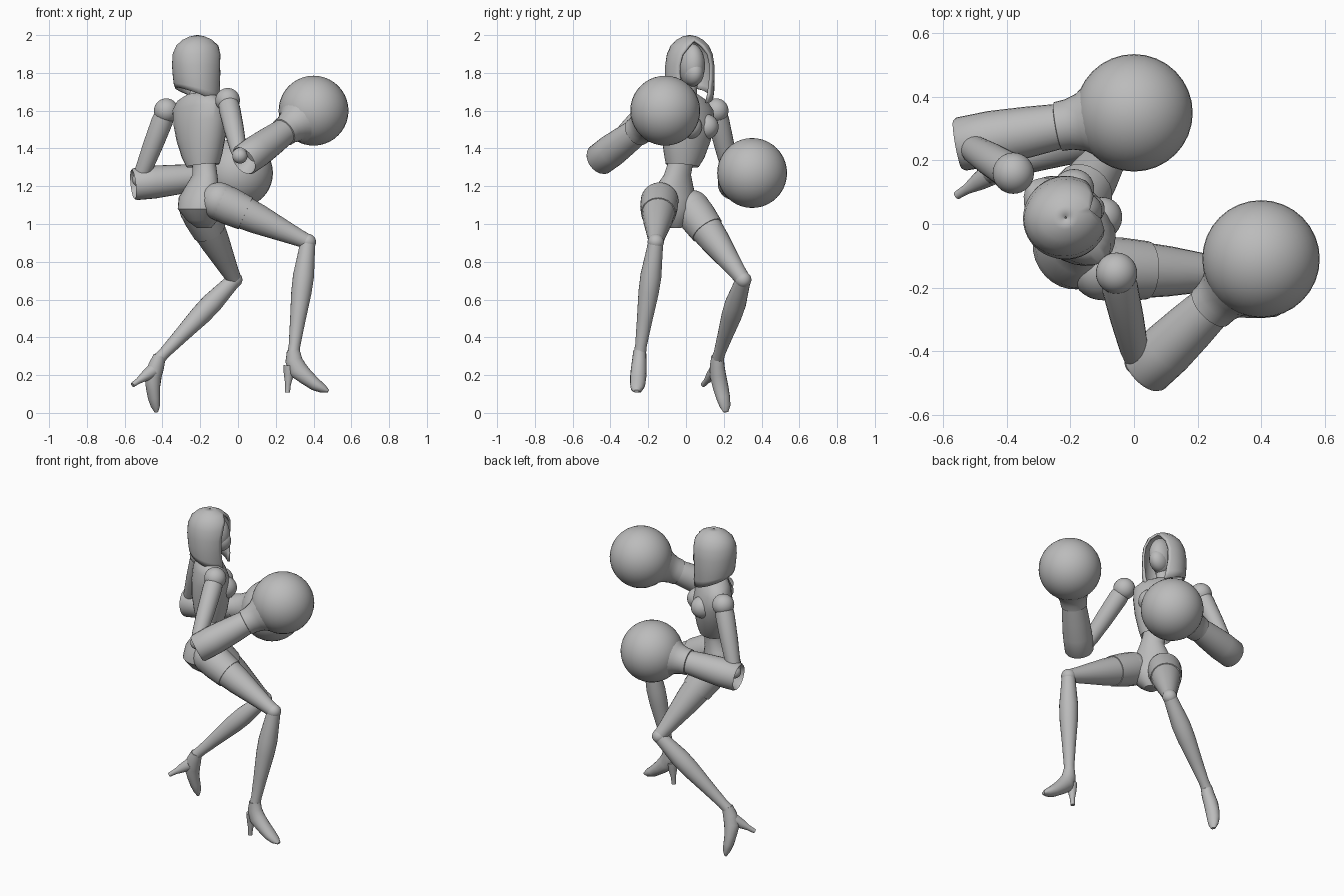
import bpy, bmesh
from math import sin, cos, pi, radians
from mathutils import Vector, Matrix

cube = bpy.data.objects.get("Cube")
if cube:
    bpy.data.objects.remove(cube, do_unlink=True)

grey = bpy.data.materials.new("plain_grey")
grey.use_nodes = True
grey.diffuse_color = (0.5, 0.5, 0.5, 1)
grey.node_tree.nodes["Principled BSDF"].inputs["Base Color"].default_value = (0.5, 0.5, 0.5, 1)


def finish(name, bm, angle=40):
    bmesh.ops.recalc_face_normals(bm, faces=bm.faces)
    mesh = bpy.data.meshes.new(name)
    bm.to_mesh(mesh)
    bm.free()
    mesh.materials.append(grey)
    ob = bpy.data.objects.new(name, mesh)
    bpy.context.collection.objects.link(ob)
    bpy.ops.object.select_all(action='DESELECT')
    ob.select_set(True)
    bpy.context.view_layer.objects.active = ob
    bpy.ops.object.shade_smooth_by_angle(angle=radians(angle))
    return ob


def skin(bm, rings, closed=True, caps=True):
    """Bridge consecutive rings of points with quads."""
    vs = [[bm.verts.new(p) for p in ring] for ring in rings]
    n = len(vs[0])
    for a, b in zip(vs, vs[1:]):
        for i in range(n if closed else n - 1):
            j = (i + 1) % n
            bm.faces.new((a[i], a[j], b[j], b[i]))
    if caps:
        bm.faces.new(vs[0])
        bm.faces.new(vs[-1])


def ball(name, centre, size, yaw=0):
    bm = bmesh.new()
    size = size if isinstance(size, tuple) else (size,) * 3
    m = Matrix.Translation(centre) @ Matrix.Rotation(radians(yaw), 4, 'Z') @ Matrix.Diagonal((*size, 1))
    bmesh.ops.create_uvsphere(bm, u_segments=32, v_segments=20, radius=1, matrix=m)
    return finish(name, bm)


def limb(name, a, b, profile, n=20):
    """Turned tube from a to b; profile holds (fraction, radius)."""
    a, b = Vector(a), Vector(b)
    q = (b - a).to_track_quat('Z', 'Y')
    bm = bmesh.new()
    skin(bm, [[a.lerp(b, t) + q @ Vector((r * cos(2 * pi * i / n), r * sin(2 * pi * i / n), 0))
               for i in range(n)] for t, r in profile])
    return finish(name, bm)


def body(name, sections, yaw, tilt=0, n=28):
    """Stack of level ellipses: (z, x, y, half depth, half width)."""
    rot = Matrix.Rotation(radians(yaw), 3, 'Z')
    bm = bmesh.new()
    skin(bm, [[Vector((x, y, z)) + rot @ Vector((d * cos(2 * pi * i / n), w * sin(2 * pi * i / n),
                                               -tilt * w * sin(2 * pi * i / n))) for i in range(n)]
              for z, x, y, d, w in sections])
    return finish(name, bm)


def path_tube(name, points, side, n=16):
    """Flattened tube along points: (position, half height, half width)."""
    bm = bmesh.new()
    side = Vector(side).normalized()
    pos = [Vector(p[0]) for p in points]
    rings = []
    for k, (p, h, w) in enumerate(points):
        d = pos[min(k + 1, len(pos) - 1)] - pos[max(k - 1, 0)]
        s = (side - d * side.dot(d) / d.length_squared).normalized()
        up = d.cross(s).normalized()
        rings.append([pos[k] + up * h * cos(2 * pi * i / n) + s * w * sin(2 * pi * i / n) for i in range(n)])
    skin(bm, rings)
    return finish(name, bm)


# Torso: pelvis with waist, cropped jacket, bust, neck
body("pelvis", [(0.98, -.18, -.06, .04, .035), (1.02, -.19, -.07, .085, .08), (1.08, -.2, -.08, .115, .13),
                (1.14, -.2, -.075, .105, .135), (1.2, -.19, -.06, .08, .105), (1.26, -.175, -.045, .062, .075),
                (1.32, -.18, -.03, .06, .07), (1.38, -.19, -.01, .07, .08)], 32)
body("jacket", [(1.33, -.185, -.02, .07, .07), (1.31, -.185, -.02, .085, .09), (1.36, -.19, -.01, .098, .115),
                (1.45, -.195, 0, .112, .145), (1.54, -.2, .01, .115, .165), (1.62, -.21, .008, .095, .17),
                (1.665, -.215, .008, .075, .13), (1.69, -.215, .01, .05, .06)], 45, tilt=.12)
face_dir, side_dir = Vector((.71, .71, 0)), Vector((.71, -.71, 0))
for label, s in (("left", -1), ("right", 1)):
    ball(label + "_bust", Vector((-.2, .01, 1.515)) + face_dir * .07 + side_dir * .062 * s, (.072, .066, .068), 45)
limb("neck", (-.215, .01, 1.66), (-.2, .025, 1.78), [(0, .05), (.4, .042), (1, .042)])

# Head inside a hood that is open at the face
ball("head", (-.185, .03, 1.84), (.088, .068, .115), 20)
ball("face_mask", (-.165, .037, 1.80), (.075, .055, .07), 20)
hood_rows = [(1.66, .118, .125, 30), (1.70, .125, .13, 36), (1.77, .13, .132, 42), (1.84, .135, .13, 44),
             (1.9, .132, .12, 38), (1.945, .113, .1, 22), (1.975, .08, .07, 0), (1.993, .04, .037, 0),
             (2.0, .004, .004, 0)]
rot = Matrix.Rotation(radians(18), 3, 'Z')
bm = bmesh.new()
rings = []
for z, d, w, opening in hood_rows:
    ring = []
    for i in range(33):
        a = radians(opening) + (2 * pi - 2 * radians(opening)) * i / 32
        drop = .045 * (cos(a) - .4) * max(0, (1.8 - z) / .14)
        ring.append(Vector((-.215, .02, z - drop)) + rot @ Vector((d * cos(a), w * sin(a), 0)))
    rings.append(ring)
skin(bm, rings, closed=False, caps=False)
bmesh.ops.remove_doubles(bm, verts=bm.verts, dist=.0005)
hood = finish("hood", bm, 50)
shell = hood.modifiers.new("thickness", 'SOLIDIFY')
shell.thickness = .014
shell.offset = -1

# Arms: shoulder, upper arm, elbow, wide open sleeve, round glove
arms = {"right": ((-.055, -.155, 1.655), (.01, -.435, 1.36), (.03, -.465, 1.335), (.4, -.11, 1.6)),
        "left": ((-.38, .16, 1.6), (-.52, .245, 1.235), (-.555, .25, 1.21), (0, .35, 1.27))}
for label, (shoulder, elbow, cuff, fist) in arms.items():
    ball(label + "_shoulder", shoulder, .065)
    limb(label + "_upper_arm", shoulder, elbow, [(0, .05), (.15, .057), (.5, .053), (.85, .045), (1, .036)])
    ball(label + "_elbow", elbow, .04)
    limb(label + "_sleeve", cuff, fist,
         [(.12, .04), (.03, .074), (0, .078), (.02, .085), (.2, .087), (.4, .08), (.6, .07), (.62, .05)], 28)
    limb(label + "_glove_cuff", cuff, fist,
         [(.56, .06), (.57, .078), (.63, .08), (.7, .092), (.78, .125), (.85, .15)], 28)
    ball(label + "_glove", fist, .185)

# Legs: thigh with short trouser leg, knee, shin
legs = {"right": ((-.1, -.14, 1.12), (.37, -.16, .905), (.293, -.245, .31)),
        "left": ((-.21, .03, 1.08), (-.02, .303, .705), (-.42, .167, .285))}
for label, (hip, knee, ankle) in legs.items():
    ball(label + "_hip", hip, .1)
    limb(label + "_thigh", hip, knee, [(0, .098), (.2, .092), (.45, .079), (.7, .06), (.9, .045), (1, .04)])
    limb(label + "_short_leg", hip, knee, [(0, .1), (.12, .1), (.3, .092), (.3, .08)])
    ball(label + "_knee", knee, .043)
    limb(label + "_shin", knee, ankle, [(0, .04), (.12, .046), (.3, .056), (.45, .054), (.7, .041), (.92, .031), (1, .033)])

# High-heeled shoes
path_tube("right_shoe", [((.293, -.245, .33), .034, .034), ((.295, -.247, .28), .045, .038),
                         ((.315, -.25, .23), .052, .042), ((.36, -.253, .19), .042, .043),
                         ((.41, -.256, .15), .034, .04), ((.45, -.26, .128), .024, .032),
                         ((.478, -.262, .115), .008, .014)], (0, 1, 0))
limb("right_heel", (.272, -.246, .25), (.262, -.25, .108), [(0, .032), (.35, .026), (.7, .015), (1, .013)])
path_tube("left_shoe", [((-.415, .167, .3), .033, .033), ((-.432, .165, .25), .043, .038),
                        ((-.45, .17, .195), .047, .042), ((-.45, .185, .13), .036, .042),
                        ((-.445, .197, .08), .031, .038), ((-.437, .207, .035), .023, .03),
                        ((-.433, .211, .004), .008, .014)], (-.45, .89, 0))
limb("left_heel", (-.455, .155, .22), (-.558, .09, .148), [(0, .036), (.35, .028), (.7, .016), (1, .013)])
